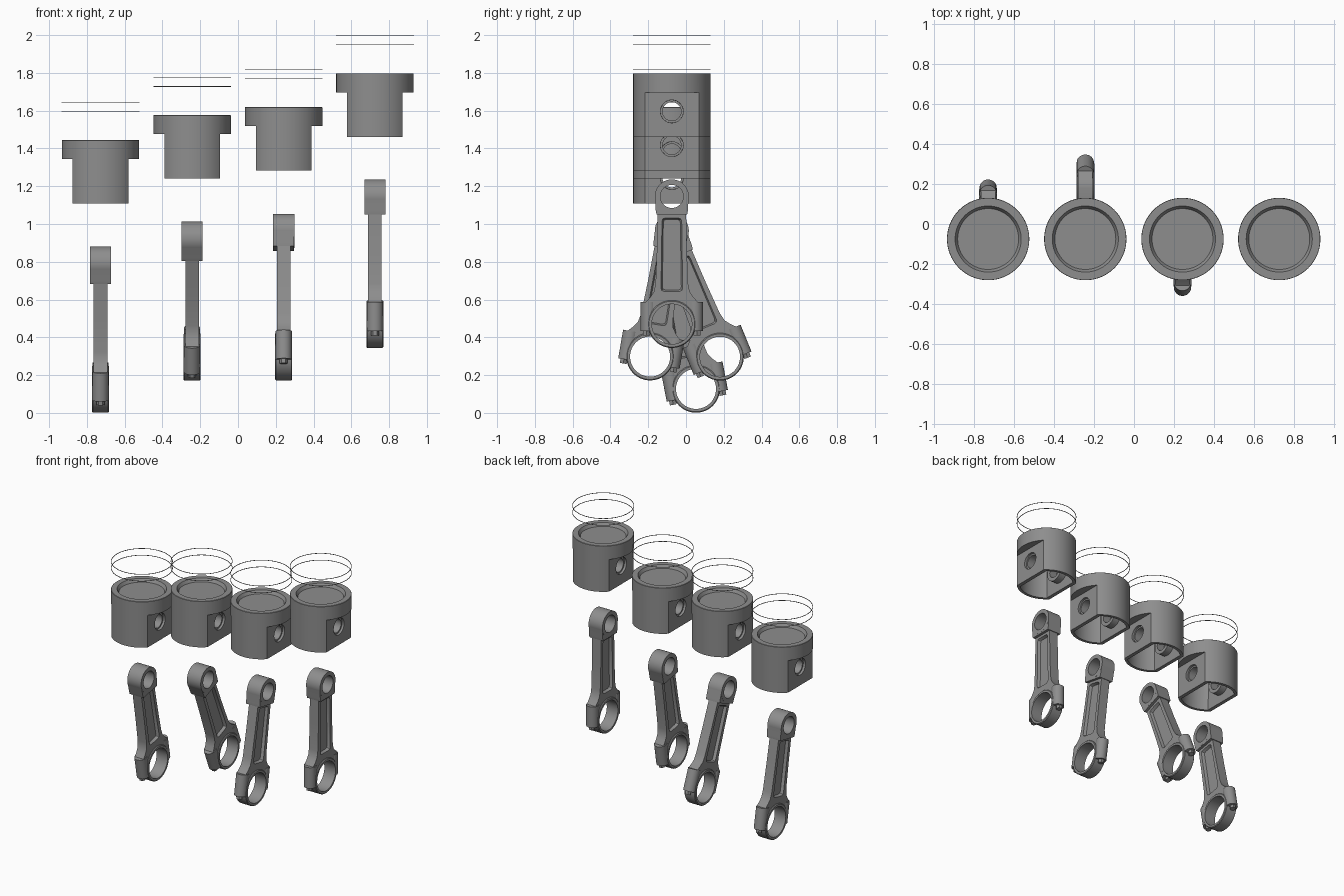
import bpy, bmesh, math
from mathutils import Matrix, Vector

if "Cube" in bpy.data.objects:
    bpy.data.objects.remove(bpy.data.objects["Cube"])

Y0 = -0.075  # shared cylinder-bore centre line
steel = bpy.data.materials.new('dark_steel')
steel.diffuse_color = (0.27, 0.27, 0.27, 1)
steel.use_nodes = True
steel.node_tree.nodes["Principled BSDF"].inputs["Base Color"].default_value = steel.diffuse_color


def make(name, bm):
    bmesh.ops.recalc_face_normals(bm, faces=bm.faces)
    me = bpy.data.meshes.new(name)
    bm.to_mesh(me)
    bm.free()
    me.materials.append(steel)
    ob = bpy.data.objects.new(name, me)
    bpy.context.collection.objects.link(ob)
    return ob


def loft(name, loops):
    """Closed solid through a list of equal-length 3D loops."""
    bm = bmesh.new()
    rows = [[bm.verts.new(p) for p in l] for l in loops]
    n = len(rows[0])
    for a, b in zip(rows, rows[1:]):
        for i in range(n):
            bm.faces.new((a[i], a[(i + 1) % n], b[(i + 1) % n], b[i]))
    bm.faces.new(rows[0])
    bm.faces.new(rows[-1])
    return make(name, bm)


def turned(name, profile, axis='Z', at=(0, 0, 0), n=72):
    """Solid of revolution from (radius, height) pairs along an axis."""
    rot = Matrix.Rotation(math.pi / 2, 4, 'Y') if axis == 'X' else Matrix()
    return loft(name, [[rot @ Vector((r * math.cos(t * math.tau / n), r * math.sin(t * math.tau / n), h))
                        + Vector(at) for t in range(n)] for r, h in profile])


def plate(name, pts, x0, x1):
    return loft(name, [[(x, y, z) for y, z in pts] for x in (x0, x1)])


def boolean(ob, other, op):
    m = ob.modifiers.new('cut', 'BOOLEAN')
    m.operation, m.solver, m.object = op, 'EXACT', other
    bpy.context.view_layer.objects.active = ob
    bpy.ops.object.modifier_apply(modifier=m.name)
    bpy.data.objects.remove(other)


def smooth(ob):
    bpy.ops.object.select_all(action='DESELECT')
    ob.select_set(True)
    bpy.context.view_layer.objects.active = ob
    bpy.ops.object.shade_smooth_by_angle(angle=math.radians(30))


def mirrored(half):
    return half + [(-y, z) for y, z in reversed(half)]


def build_piston():
    # body with a shallow dish in the crown; origin at skirt bottom
    p = turned('piston', [(0.205, 0), (0.205, 0.335), (0.203, 0.337)])
    boolean(p, turned('dish', [(0.152, 0.315), (0.165, 0.337), (0.165, 0.36)]), 'DIFFERENCE')
    # hollow inside, narrowed by the flat side walls
    core = turned('core', [(0.185, -0.05), (0.182, 0.22), (0.15, 0.27)])
    for s in (-1, 1):
        wall = plate('wall', [(-.3, -.1), (.3, -.1), (.3, .4), (-.3, .4)], s * 0.12, s * 0.3)
        boolean(core, wall, 'DIFFERENCE')
    boolean(p, core, 'DIFFERENCE')
    for s in (-1, 1):
        # flats below the crown, then the wrist pin bosses
        flat = plate('flat', [(-.3, -.1), (.3, -.1), (.3, .236), (-.3, .236)], s * 0.147, s * 0.3)
        boolean(p, flat, 'DIFFERENCE')
        boolean(p, turned('boss', [(0.075, s * 0.07), (0.075, s * 0.14)], 'X', (0, 0, 0.135)), 'UNION')
    boolean(p, turned('pin_hole', [(0.049, -0.3), (0.049, 0.3)], 'X', (0, 0, 0.135)), 'DIFFERENCE')
    for s in (-1, 1):
        boolean(p, turned('counterbore', [(0.06, s * 0.13), (0.062, s * 0.2)], 'X', (0, 0, 0.135)), 'DIFFERENCE')
    smooth(p)
    return p


def build_ring():
    bm = bmesh.new()
    n = 96
    prof = [(0.202, -0.0015), (0.2055, -0.0015), (0.2055, 0.0015), (0.202, 0.0015)]
    rows = [[bm.verts.new((r * math.cos(i * math.tau / n), r * math.sin(i * math.tau / n), z))
             for r, z in prof] for i in range(n)]
    for i in range(n):
        a, b = rows[i], rows[(i + 1) % n]
        for j in range(4):
            bm.faces.new((a[j], b[j], b[(j + 1) % 4], a[(j + 1) % 4]))
    ob = make('piston_ring', bm)
    smooth(ob)
    return ob


def build_rod():
    L = 0.676  # origin at big end, small end at height L
    # near-parallel shank flaring into the big end shoulders
    rod = plate('connecting_rod', mirrored([(0.075, 0.63), (0.079, 0.4), (0.086, 0.215), (0.095, 0.17),
                                            (0.116, 0.14), (0.145, 0.11), (0.11, 0.0)]), -0.036, 0.036)
    # small end eye with a tapered foot
    boolean(rod, turned('eye', [(0.09, -0.056), (0.09, 0.056)], 'X', (0, 0, L)), 'UNION')
    boolean(rod, plate('foot', mirrored([(0.0885, L - 0.01), (0.085, 0.6), (0.081, 0.58)]), -0.0555, 0.0555), 'UNION')
    # big end ring and bolt bosses
    boolean(rod, turned('big_end', [(0.121, -0.045), (0.126, -0.04), (0.126, 0.04), (0.121, 0.045)], 'X'), 'UNION')
    for s in (-1, 1):
        boolean(rod, turned('bolt_boss', [(0.043, -0.037), (0.043, 0.116)], 'Z', (0, s * 0.122, 0), 40), 'UNION')
        boolean(rod, turned('bolt', [(0.021, -0.06), (0.021, 0)], 'Z', (0, s * 0.134, 0), 6), 'UNION')
    # bores
    boolean(rod, turned('big_bore', [(0.106, -0.2), (0.106, 0.2)], 'X'), 'DIFFERENCE')
    boolean(rod, turned('small_bore', [(0.061, -0.2), (0.061, 0.2)], 'X', (0, 0, L)), 'DIFFERENCE')
    # rounded, tapered pocket on each face leaves an I-beam section
    for s in (-1, 1):
        loops = []
        for x, d in ((0.015, 0.008), (0.038, 0.0)):
            half = [(0.036 - d, 0.562 - d), (0.049 - d, 0.558 - d), (0.053 - d, 0.545 - d),
                    (0.058 - d, 0.19 + d), (0.054 - d, 0.178 + d), (0.041 - d, 0.172 + d)]
            loops.append([(s * x, y, z) for y, z in mirrored(half)])
        boolean(rod, loft('pocket', loops), 'DIFFERENCE')
    smooth(rod)
    return rod


def place(src, name, loc, rx=0.0):
    ob = bpy.data.objects.new(name, src.data)
    ob.location, ob.rotation_euler = loc, (rx, 0, 0)
    bpy.context.collection.objects.link(ob)


piston, ring, rod = build_piston(), build_ring(), build_rod()

# per cylinder: x, skirt bottom z, big end y and z, small end z
cylinders = [(-0.728, 1.108, 0.053, 0.127, 0.794), (-0.243, 1.24, 0.18, 0.297, 0.921),
             (0.242, 1.282, -0.19, 0.298, 0.965), (0.725, 1.461, -0.075, 0.47, 1.146)]
for i, (x, zp, yb, zb, zs) in enumerate(cylinders, 1):
    place(piston, f'piston_{i}', (x, Y0, zp))
    for k, dz in (('lower', 0.488), ('upper', 0.5375)):
        place(ring, f'{k}_ring_{i}', (x, Y0, zp + dz))
    place(rod, f'connecting_rod_{i}', (x, yb, zb), -math.atan2(Y0 - yb, zs - zb))
for src in (piston, ring, rod):
    bpy.data.objects.remove(src)
